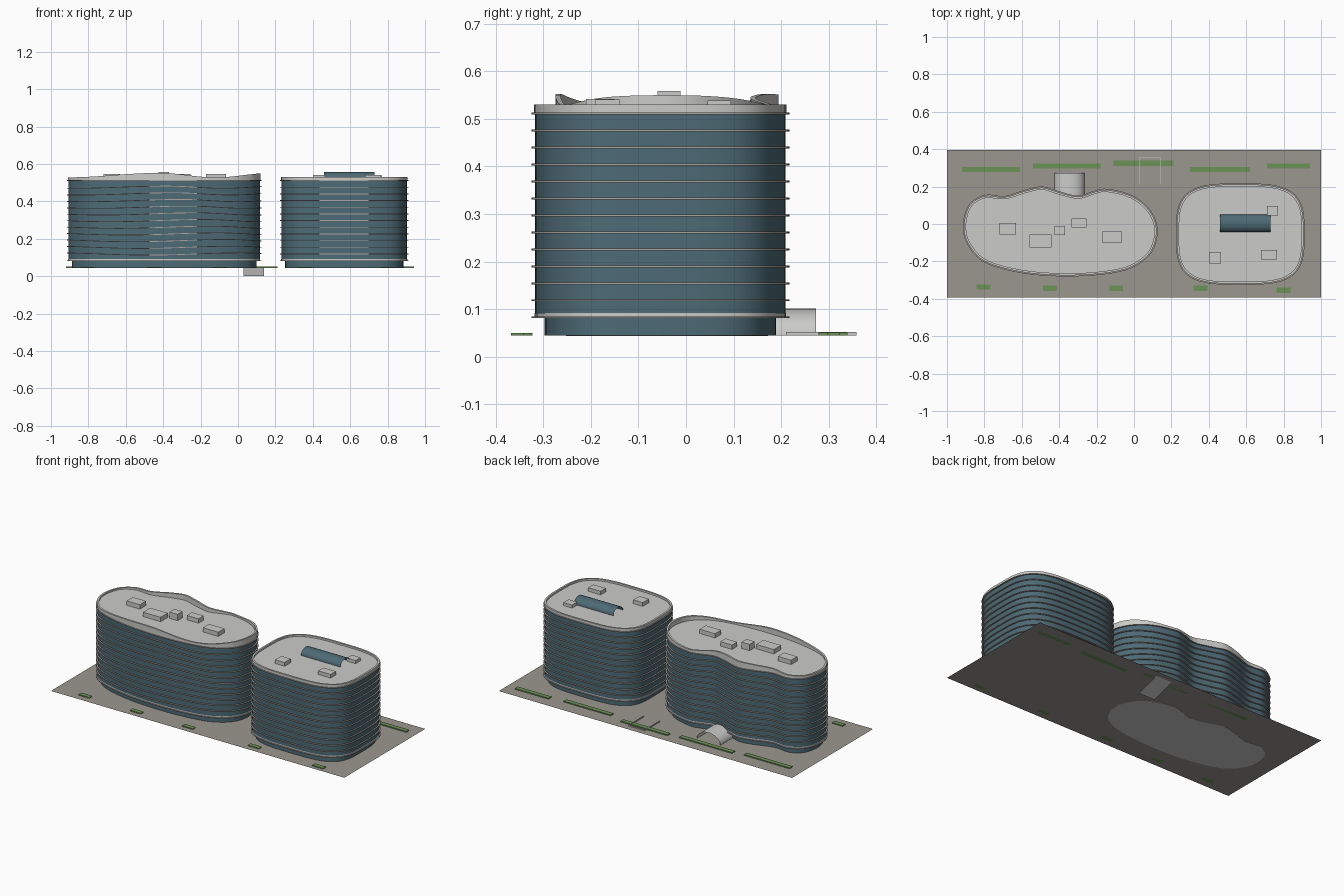
import bpy, math
from mathutils import Vector

if "Cube" in bpy.data.objects:
    bpy.data.objects.remove(bpy.data.objects["Cube"])


def mat(name, col):
    m = bpy.data.materials.new(name)
    m.diffuse_color = (*col, 1)
    m.use_nodes = True
    m.node_tree.nodes["Principled BSDF"].inputs["Base Color"].default_value = m.diffuse_color
    return m


GLASS = mat("blue_glass", (0.075, 0.145, 0.180))
WHITE = mat("light_grey", (0.60, 0.60, 0.59))
SLAB = mat("warm_slab", (0.42, 0.38, 0.35))
PAVING = mat("paving", (0.33, 0.305, 0.275))
GREEN = mat("hedge_green", (0.15, 0.29, 0.095))
GROUND = 0.045


def make(name, verts, faces, material, smooth=True):
    me = bpy.data.meshes.new(name)
    me.from_pydata(verts, [], faces)
    me.materials.append(material)
    ob = bpy.data.objects.new(name, me)
    bpy.context.collection.objects.link(ob)
    if smooth:
        bpy.ops.object.select_all(action='DESELECT')
        ob.select_set(True)
        bpy.context.view_layer.objects.active = ob
        bpy.ops.object.shade_smooth_by_angle(angle=math.radians(35))
    return ob


def loft(name, rings, material, closed=False, cap_end=False):
    """Skin a list of equal closed rings."""
    n = len(rings[0])
    verts = [p for r in rings for p in r]
    faces = []
    for k in range(len(rings) if closed else len(rings) - 1):
        a, b = k * n, (k + 1) % len(rings) * n
        faces += [(a + i, a + (i + 1) % n, b + (i + 1) % n, b + i) for i in range(n)]
    if cap_end:
        faces.append(tuple(range((len(rings) - 1) * n, len(rings) * n)))
    return make(name, verts, faces, material)


def box(name, x0, x1, y0, y1, z0, z1, material):
    v = [(x, y, z) for z in (z0, z1) for x, y in ((x0, y0), (x1, y0), (x1, y1), (x0, y1))]
    f = [(3, 2, 1, 0), (4, 5, 6, 7)] + [(i, (i + 1) % 4, (i + 1) % 4 + 4, i + 4) for i in range(4)]
    return make(name, v, f, material, False)


def vault(name, path_ends, centre, half, base, rise, axis, material):
    """Open half-cylinder shell along x or y."""
    v, n = [], 20
    for e in path_ends:
        for i in range(n + 1):
            t = math.pi * i / n
            c, z = centre + half * math.cos(t), base + rise * math.sin(t)
            v.append((e, c, z) if axis == 'x' else (c, e, z))
    f = [(i, i + 1, n + 2 + i, n + 1 + i) for i in range(n)]
    if axis == 'x':
        f = [q[::-1] for q in f]
    ob = make(name, v, f, material)
    return ob


def spline(points, steps):
    """Closed smooth curve through the points, counter-clockwise."""
    out, n = [], len(points)
    for i in range(n):
        p0, p1, p2, p3 = (Vector(points[(i + k - 1) % n]) for k in range(4))
        for s in range(steps):
            t = s / steps
            out.append(0.5 * (2 * p1 + (p2 - p0) * t + (2 * p0 - 5 * p1 + 4 * p2 - p3) * t * t
                              + (3 * p1 - p0 - 3 * p2 + p3) * t ** 3))
    return out


def offset(outline, d):
    n, out = len(outline), []
    for i, p in enumerate(outline):
        t = (outline[(i + 1) % n] - outline[i - 1]).normalized()
        out.append(p + Vector((t.y, -t.x)) * d)
    return out


def ring(outline, d, z):
    """Offset ring; z may be a number or a function of x."""
    return [(p.x, p.y, z(p.x) if callable(z) else z) for p in offset(outline, d)]


def tower(label, outline, wave, parapet_top):
    # recessed ground floor and glass body
    loft(label + "_base_glass", [ring(outline, -0.028, GROUND), ring(outline, -0.028, 0.086)], GLASS)
    loft(label + "_body_glass", [ring(outline, -0.008, 0.084), ring(outline, -0.008, 0.515)], GLASS)
    # light band under the first upper storey
    loft(label + "_band", [ring(outline, -0.007, 0.085), ring(outline, -0.007, 0.092)], WHITE)
    # projecting floor slabs
    for i in range(13):
        def z(x, s=0.0):
            return 0.083 + 0.0357 * i + s + (wave(x, i) if 0 < i < 12 else 0)
        inner = -0.045 if i == 0 else -0.02
        loft(f"{label}_slab_{i + 1}", [
            ring(outline, inner, lambda x: z(x, -0.002)), ring(outline, 0, lambda x: z(x, -0.002)),
            ring(outline, 0, lambda x: z(x, 0.002)), ring(outline, inner, lambda x: z(x, 0.002))],
            SLAB, closed=True)
    # parapet and flat roof
    loft(label + "_roof", [
        ring(outline, -0.006, 0.513), ring(outline, -0.006, parapet_top),
        ring(outline, -0.017, parapet_top), ring(outline, -0.017, 0.519)], WHITE, cap_end=True)


def swell(x, centre=-0.42):
    return math.cos((x - centre) / (0.5 if x < centre else 0.3) * math.pi)


# curved west tower
WEST = [(-.915, -.01), (-.89, -.11), (-.80, -.205), (-.615, -.26), (-.40, -.28), (-.185, -.272),
        (-.025, -.24), (.08, -.17), (.122, -.08), (.118, .015), (.065, .10), (-.025, .16),
        (-.145, .188), (-.21, .178), (-.30, .152), (-.40, .175), (-.49, .20), (-.585, .182),
        (-.69, .15), (-.80, .155), (-.885, .10)]
west = spline(WEST, 6)
tower("west", west, lambda x, i: 0.006 * swell(x, -0.42 + 0.04 * (12 - i)),
      lambda x: 0.54 + 0.012 * swell(x))
loft("west_floor", [ring(west, -0.028, GROUND), ring(west, -0.028, GROUND - 0.001)], WHITE, cap_end=True)

# rounded east tower
east = []
for k in range(96):
    t = 2 * math.pi * k / 96
    c, s = math.cos(t), math.sin(t)
    e = 2 / 3.4
    east.append(Vector((0.568 + 0.344 * math.copysign(abs(c) ** e, c),
                        -0.054 + 0.271 * math.copysign(abs(s) ** e, s))))
tower("east", east, lambda x, i: 0.0, 0.53)

# rooftop plant boxes: x0, x1, y0, y1, top
PLANT = [(-.72, -.63, -.055, .005, .546), (-.56, -.44, -.125, -.055, .546),
         (-.425, -.37, -.06, -.012, .558), (-.335, -.255, -.02, .03, .546),
         (-.17, -.065, -.10, -.04, .545), (.71, .77, .045, .095, .538),
         (.68, .765, -.19, -.14, .541), (.40, .465, -.21, -.15, .542)]
for n, (x0, x1, y0, y1, top) in enumerate(PLANT):
    box(f"roof_plant_{n + 1}", x0, x1, y0, y1, 0.519, top, WHITE)

# barrel skylight and entrance canopy
vault("skylight", (0.46, 0.73), 0.003, 0.047, 0.521, 0.036, 'x', GLASS)
vault("entrance_canopy", (0.13, 0.273), -0.345, 0.08, GROUND, 0.056, 'y', WHITE)

# paved site
make("site_paving", [(-1, -.393, GROUND), (1, -.393, GROUND), (1, .395, GROUND), (-1, .395, GROUND)],
     [(0, 1, 2, 3)], PAVING, False)

# sunken ramp with low kerb walls
make("ramp", [(.03, .21, 0), (.14, .21, 0), (.14, .357, GROUND), (.03, .357, GROUND)],
     [(0, 1, 2, 3)], WHITE, False)
for n, x in enumerate((.03, .14)):
    box(f"ramp_kerb_{n + 1}", x - .001, x + .001, .21, .357, GROUND, .052, WHITE)
box("ramp_end_kerb", .03, .14, .355, .358, GROUND, .052, WHITE)

# hedges along the back and small planters along the front
HEDGES = [(-.92, -.61, .292), (-.54, -.18, .31), (-.11, .21, .325), (.30, .62, .292), (.71, .94, .31)]
for n, (x0, x1, y) in enumerate(HEDGES):
    box(f"hedge_{n + 1}", x0, x1, y - .014, y + .014, GROUND, .051, GREEN)
for n, (x, y) in enumerate([(-.805, -.337), (-.45, -.343), (-.095, -.343), (.355, -.343), (.80, -.354)]):
    box(f"planter_{n + 1}", x - .037, x + .037, y - .014, y + .014, GROUND, .05, GREEN)
